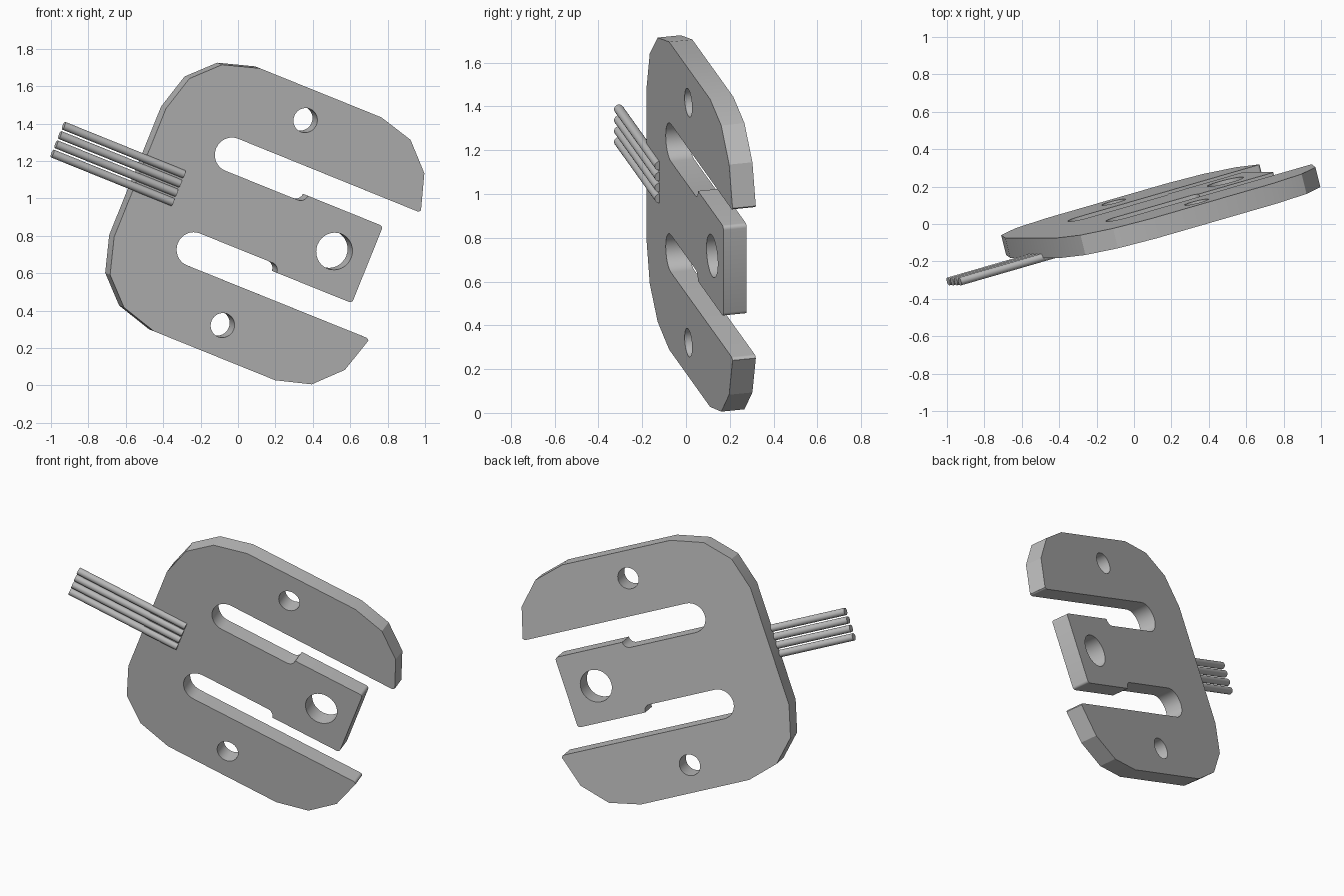
import bpy
from math import sin, cos, pi, radians
from mathutils import Matrix, Vector

cube = bpy.data.objects.get("Cube")
if cube:
    bpy.data.objects.remove(cube, do_unlink=True)

grey = bpy.data.materials.new("plain grey")
grey.use_nodes = True
colour = (0.5, 0.5, 0.5, 1)
grey.diffuse_color = colour
grey.node_tree.nodes["Principled BSDF"].inputs["Base Color"].default_value = colour

# Tilted frame shared by every part: x along the slots, y across them, z out of the front face
tilt, roll = radians(15), radians(22)
along = Vector((cos(tilt) * cos(roll), sin(tilt), -cos(tilt) * sin(roll)))
across = Vector((sin(roll), 0, cos(roll)))
frame = Matrix.Translation((0.157, 0.016, 0.862)) @ Matrix(
    (along, across, along.cross(across))).transposed().to_4x4()
thickness = 0.11


def arc(x, y, r, start, end, steps):
    angles = [radians(start + (end - start) * i / steps) for i in range(steps + 1)]
    return [(x + r * cos(a), y + r * sin(a)) for a in angles]


def finish(obj, name, local):
    obj.name = name
    obj.matrix_world = frame @ local
    obj.data.materials.clear()
    obj.data.materials.append(grey)
    bpy.ops.object.shade_smooth_by_angle(angle=radians(25))


# Upper half of the plate outline, from the left edge round to the tongue end
upper = [(-0.76, 0.37), (-0.702, 0.566), (-0.563, 0.70), (-0.36, 0.758),
         (0.364, 0.758), (0.56, 0.705), (0.70, 0.567), (0.76, 0.375)]
upper += arc(0.742, 0.382, 0.018, 0, -90, 4)[1:]         # prong tip
upper += arc(-0.328, 0.273, 0.092, 90, 270, 16)          # slot end
upper += arc(0.108, 0.222, 0.041, -90, 0, 5)             # fillet into the tongue
upper += arc(0.58, 0.204, 0.018, 90, 0, 4)               # tongue corner
outline = upper + [(x, -y) for x, y in reversed(upper)]

# Round holes in both prongs and the tongue
holes = [arc(x, y, r, 0, 360, 32)[:-1]
         for x, y, r in ((-0.02, 0.591, 0.066), (-0.02, -0.591, 0.066), (0.4, 0, 0.1))]

# Plate
curve = bpy.data.curves.new("plate", "CURVE")
curve.dimensions = "2D"
curve.fill_mode = "BOTH"
curve.extrude = thickness / 2
for loop in [outline] + holes:
    spline = curve.splines.new("POLY")
    spline.points.add(len(loop) - 1)
    for point, (x, y) in zip(spline.points, loop):
        point.co = (x, y, 0, 1)
    spline.use_cyclic_u = True
plate = bpy.data.objects.new("plate", curve)
bpy.context.collection.objects.link(plate)
bpy.ops.object.select_all(action="DESELECT")
plate.select_set(True)
bpy.context.view_layer.objects.active = plate
bpy.ops.object.convert(target="MESH")
plate = bpy.context.object
bpy.ops.object.mode_set(mode="EDIT")
bpy.ops.mesh.select_all(action="SELECT")
bpy.ops.mesh.remove_doubles(threshold=0.0005)
bpy.ops.mesh.normals_make_consistent(inside=False)
bpy.ops.object.mode_set(mode="OBJECT")
finish(plate, "plate", Matrix.Translation((0, 0, -thickness / 2)))

# Four wires half sunk into the front face
start, end = -1.25, -0.532
for i in range(4):
    bpy.ops.mesh.primitive_cylinder_add(vertices=24, radius=0.022, depth=end - start)
    place = Matrix.Translation(((start + end) / 2, (i - 1.5) * 0.0535, 0))
    finish(bpy.context.object, f"wire_{i + 1}", place @ Matrix.Rotation(pi / 2, 4, "Y"))
